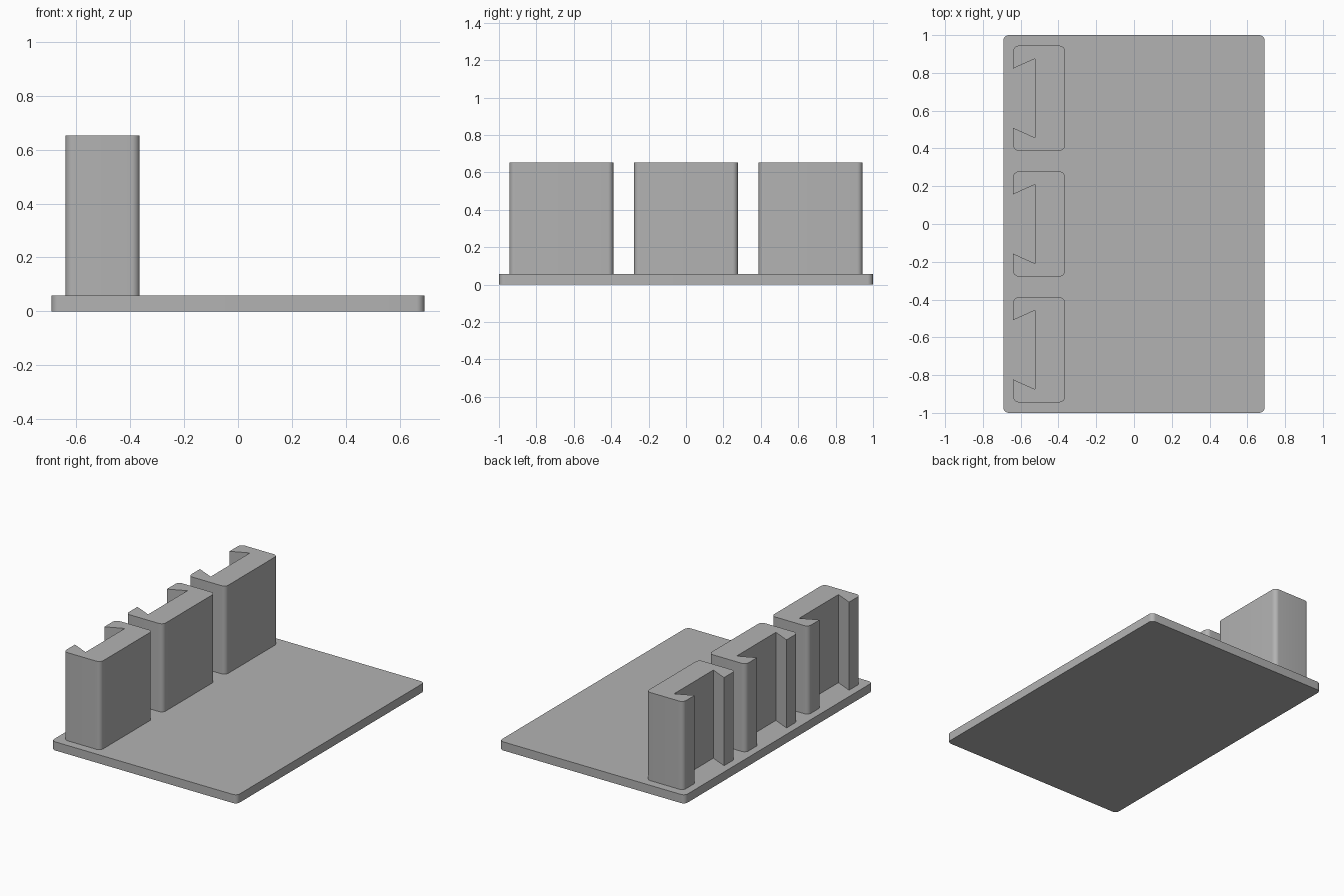
import bpy, bmesh
from math import cos, sin, radians

cube = bpy.data.objects.get("Cube")
if cube:
    bpy.data.objects.remove(cube, do_unlink=True)

GREY = (0.45, 0.45, 0.45, 1)
mat = bpy.data.materials.new("plain_grey")
mat.use_nodes = True
mat.diffuse_color = GREY
mat.node_tree.nodes["Principled BSDF"].inputs["Base Color"].default_value = GREY

BASE_TOP, BLOCK_TOP = 0.058, 0.652
RADIUS = 0.03


def corner(cx, cy, start, steps=8):
    """Quarter-circle of outline points, counter-clockwise from the start angle."""
    angles = [radians(start + 90 * i / steps) for i in range(steps + 1)]
    return [(cx + RADIUS * cos(a), cy + RADIUS * sin(a)) for a in angles]


def rounded_rect(x0, x1, y):
    """Rounded outline that starts and ends on the -x side."""
    r = RADIUS
    return (corner(x0 + r, -y + r, 180) + corner(x1 - r, -y + r, 270)
            + corner(x1 - r, y - r, 0) + corner(x0 + r, y - r, 90))


def extrude(name, outline, z0, z1, y=0):
    bm = bmesh.new()
    face = bm.faces.new([bm.verts.new((px, py, z0)) for px, py in outline])
    top = bmesh.ops.extrude_face_region(bm, geom=[face])["geom"]
    bmesh.ops.translate(bm, vec=(0, 0, z1 - z0),
                        verts=[v for v in top if isinstance(v, bmesh.types.BMVert)])
    bmesh.ops.recalc_face_normals(bm, faces=bm.faces)
    mesh = bpy.data.meshes.new(name)
    bm.to_mesh(mesh)
    bm.free()
    mesh.materials.append(mat)
    obj = bpy.data.objects.new(name, mesh)
    obj.location.y = y
    bpy.context.collection.objects.link(obj)
    bpy.ops.object.select_all(action="DESELECT")
    obj.select_set(True)
    bpy.context.view_layer.objects.active = obj
    bpy.ops.object.shade_smooth_by_angle(angle=radians(30))


# Base plate
extrude("base_plate", rounded_rect(-0.692, 0.692, 1.0), 0, BASE_TOP)

# Upright blocks, each with a dovetail slot open towards -x
slot = [(-0.64, 0.157), (-0.524, 0.209), (-0.524, -0.209), (-0.64, -0.157)]
block = rounded_rect(-0.64, -0.365, 0.278) + slot
for name, y in (("front", -0.666), ("middle", 0), ("back", 0.666)):
    extrude(name + "_slotted_block", block, BASE_TOP, BLOCK_TOP, y)
